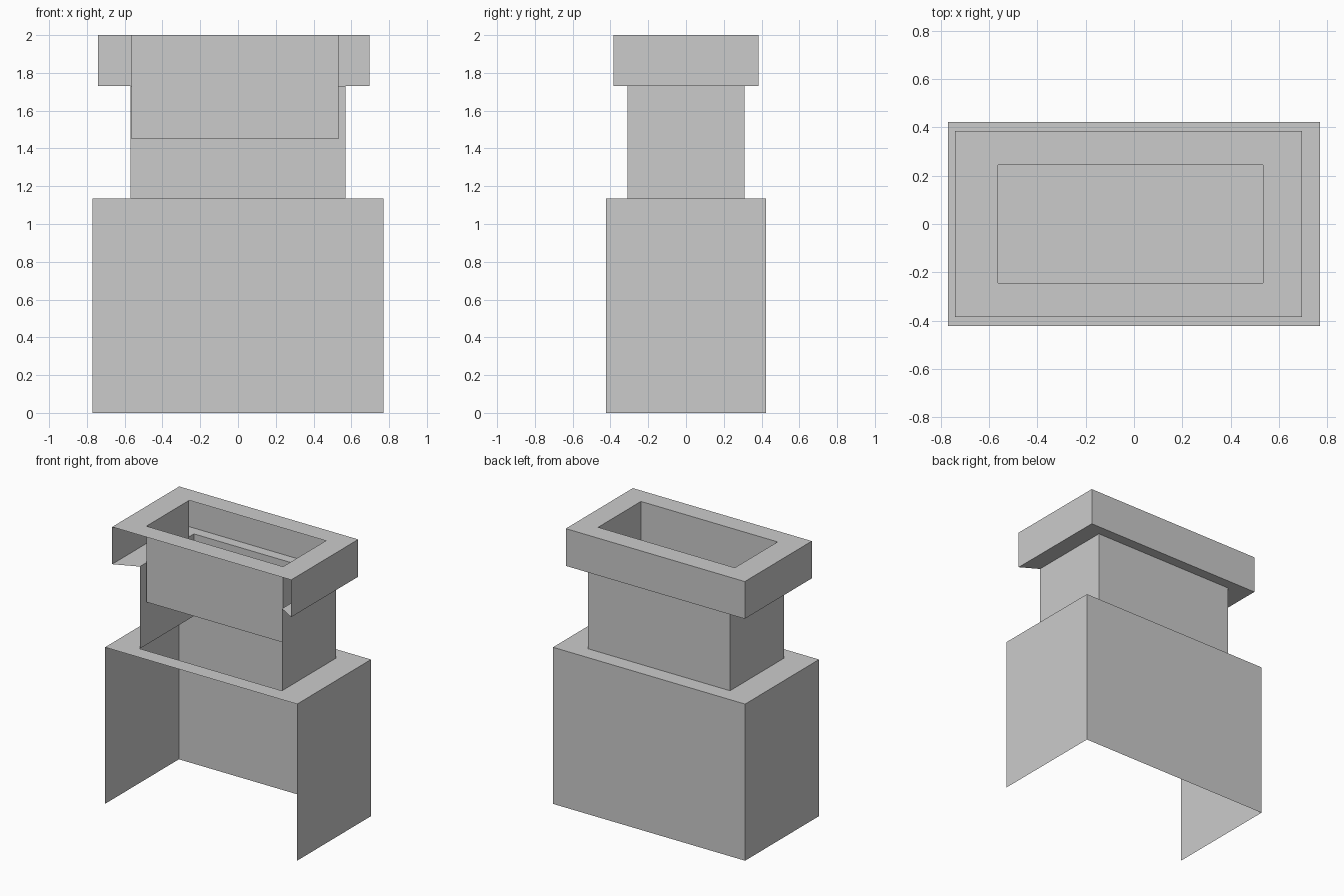
import bpy, bmesh

if "Cube" in bpy.data.objects:
    bpy.data.objects.remove(bpy.data.objects["Cube"])

FRONT, BACK = 0, 2   # side numbers: front, right, back, left


def rect(x0, x1, y, z):
    """Rectangular ring, counter-clockwise from the front left corner."""
    return [(x0, -y, z), (x1, -y, z), (x1, y, z), (x0, y, z)]


def shell(name, rings, open_sides, floor=False):
    """Loft rings into an open shell; open_sides gives the missing side per step."""
    bm = bmesh.new()
    loops = [[bm.verts.new(p) for p in ring] for ring in rings]
    for lower, upper, missing in zip(loops, loops[1:], open_sides):
        for i in range(4):
            if i != missing:
                j = (i + 1) % 4
                bm.faces.new((lower[i], lower[j], upper[j], upper[i]))
    if floor:
        bm.faces.new(loops[-1])
    mesh = bpy.data.meshes.new(name)
    bm.to_mesh(mesh)
    bm.free()
    obj = bpy.data.objects.new(name, mesh)
    bpy.context.collection.objects.link(obj)
    return obj


# Shared outlines where the parts meet
neck_bottom = rect(-0.57, 0.57, 0.31, 1.135)
neck_top = rect(-0.57, 0.57, 0.31, 1.73)
opening = rect(-0.563, 0.533, 0.245, 2.0)

# Base: open front and bottom, full ledge around the neck
shell("base", [rect(-0.77, 0.77, 0.423, 0), rect(-0.77, 0.77, 0.423, 1.135),
               neck_bottom], [FRONT, None])

# Neck: open at the front
shell("neck", [neck_bottom, neck_top], [FRONT])

# Cap: mitred underside and walls open at the front, full top rim
shell("cap", [neck_top, rect(-0.74, 0.695, 0.384, 1.73),
              rect(-0.74, 0.695, 0.384, 2.0), opening], [FRONT, FRONT, None])

# Pocket sunk into the cap: open at the back, closed floor
shell("pocket", [opening, rect(-0.563, 0.533, 0.245, 1.45)], [BACK], floor=True)
